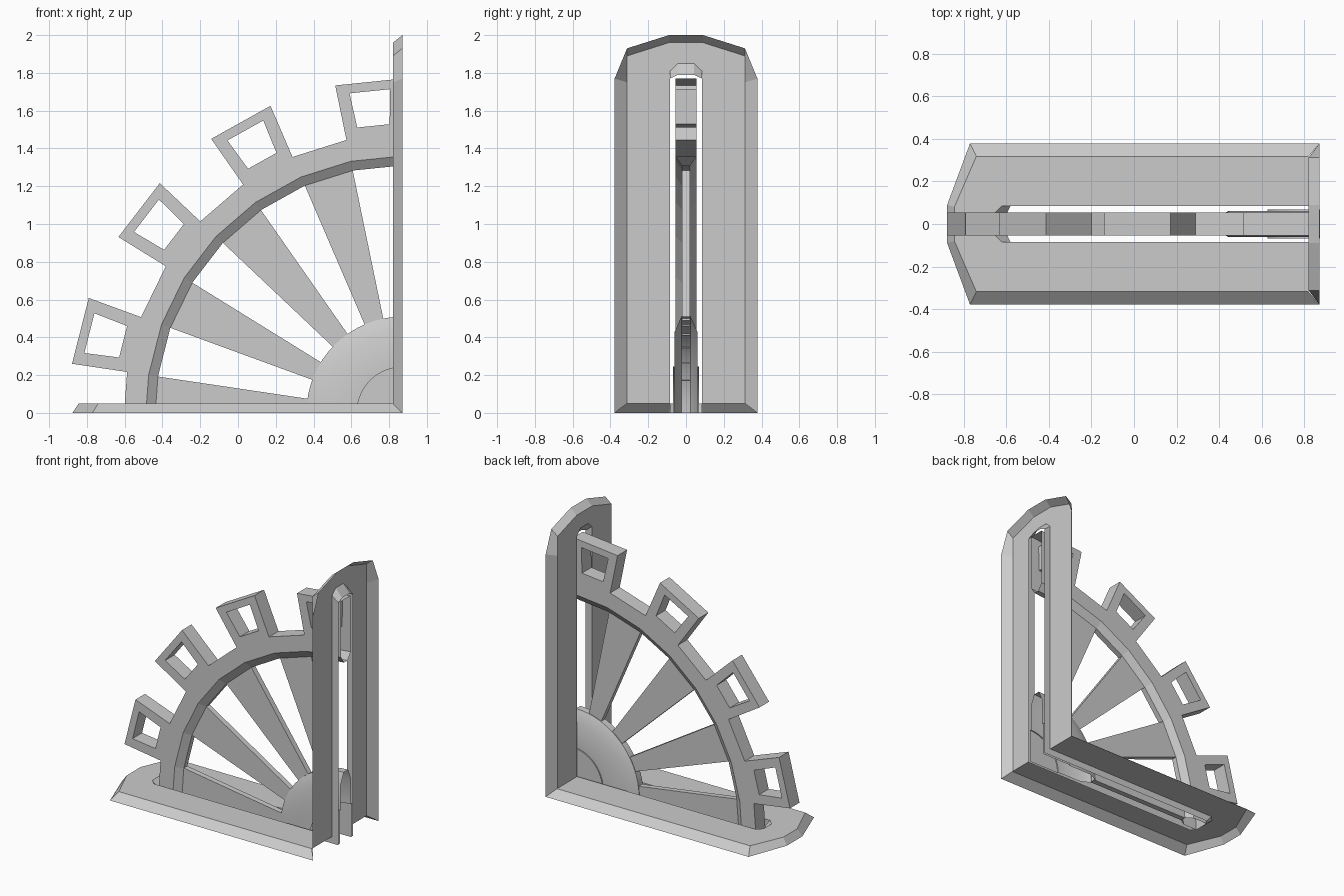
import bpy, bmesh
from math import radians, sin, cos

if "Cube" in bpy.data.objects:
    bpy.data.objects.remove(bpy.data.objects["Cube"])

CX = 0.872            # wheel axis x (axis lies on z = 0)
STEP = 11.65          # angular width of one wheel facet
D = 0.05              # bracket plate depth


def build(name, faces, smooth=False):
    """Make an object from a list of coordinate faces, welding shared corners."""
    bm = bmesh.new()
    for f in faces:
        bm.faces.new([bm.verts.new(p) for p in f])
    bmesh.ops.remove_doubles(bm, verts=bm.verts[:], dist=1e-4)
    bmesh.ops.recalc_face_normals(bm, faces=bm.faces[:])
    me = bpy.data.meshes.new(name)
    bm.to_mesh(me)
    bm.free()
    ob = bpy.data.objects.new(name, me)
    bpy.context.collection.objects.link(ob)
    if smooth:
        bpy.context.view_layer.objects.active = ob
        ob.select_set(True)
        bpy.ops.object.shade_smooth_by_angle(angle=radians(25))
        ob.select_set(False)
    return ob


def polar(r, a, y):
    return (CX + r * cos(radians(a)), y, r * sin(radians(a)))


def sweep(profile, angles):
    """Revolve an open (r, y) profile through the given angles."""
    return [[polar(*profile[i][:1], a, profile[i][1]),
             polar(*profile[i + 1][:1], a, profile[i + 1][1]),
             polar(*profile[i + 1][:1], b, profile[i + 1][1]),
             polar(*profile[i][:1], b, profile[i][1])]
            for a, b in zip(angles, angles[1:]) for i in range(len(profile) - 1)]


def walls(loop_a, loop_b):
    n = len(loop_a)
    return [[loop_a[i], loop_a[i + 1], loop_b[i + 1], loop_b[i]] for i in range(n - 1)]


def arm(name, place, outer, inner, slot_in, slot_out):
    """Open-backed plate with bevelled edge and long slot, from half outlines (s, y)."""
    faces = []
    for m in (1, -1):
        def pts(line, d):
            line = line + [(line[-1][0], 0)]
            return [place(s, m * y, d) for s, y in line]
        o, i = pts(outer, 0), pts(inner, D)
        si, so = pts(slot_in, D), pts(slot_out, 0)
        faces += walls(o, i) + walls(si, so)
        faces.append(i + si[::-1])
    return build(name, faces)


# Bracket: upright plate and base plate, mitred at the corner
arm("upright_plate", lambda s, y, d: (0.87 - d, y, s),
    [(0, .378), (1.77, .378), (1.93, .312), (2.0, .09)],
    [(D, .312), (1.75, .312), (1.89, .311), (1.96, .09)],
    [(D, .085), (1.81, .085), (1.85, .042)],
    [(0, .085), (1.77, .085), (1.79, .042)])
arm("base_plate", lambda s, y, d: (0.87 - s, y, d),
    [(0, .378), (1.64, .378), (1.747, .09)],
    [(D, .318), (1.61, .318), (1.713, .08)],
    [(D, .085), (1.49, .085), (1.53, .045)],
    [(0, .085), (1.45, .085), (1.47, .045)])

# Rim: faceted ring with bevelled inner edge
angles = [90 + STEP * i for i in range(8)] + [180]
T = 0.055
rim = sweep([(1.475, -T), (1.36, -T), (1.31, -.02), (1.31, .02), (1.36, T), (1.475, T)], angles)
for i in (1, 3, 5, 7):
    rim += sweep([(1.475, -T), (1.475, T)], angles[i:i + 2])
build("wheel_rim", rim)

# Rim paddles: square frames standing on every other facet
for k in range(4):
    a, b = angles[2 * k], angles[2 * k + 1]
    frame = [(1.475, a), (1.77, a), (1.77, b), (1.475, b)]
    hole = [(1.53, a + 2.6), (1.715, a + 2.2), (1.715, b - 2.2), (1.53, b - 2.6)]
    ring = lambda c, y: [polar(r, t, y) for r, t in c + c[:1]]
    faces = walls(ring(hole, -T), ring(hole, T))
    for y in (-T, T):
        faces += walls(ring(frame, y), ring(hole, y))
    outer = walls(ring(frame, -T), ring(frame, T))[:3]
    faces += outer[1:] if k == 0 else outer
    build(f"rim_paddle_{k + 1}", faces)

# Spokes: thin wedges between hub and rim
for k in range(4):
    a, b = angles[2 * k + 1], angles[2 * k + 2]
    faces = sweep([(.50, -.02), (1.31, -.02)], [a, b]) + sweep([(.50, .02), (1.31, .02)], [a, b])
    for t in (a, b):
        faces.append([polar(.50, t, -.02), polar(1.31, t, -.02), polar(1.31, t, .02), polar(.50, t, .02)])
    build(f"spoke_{k + 1}", faces)

# Hub: stepped boss with sloping shoulder
half = [(.005, .068), (.245, .068), (.245, .06), (.43, .06), (.51, .025)]
hub_profile = [(r, -y) for r, y in half] + half[::-1]
build("hub", sweep(hub_profile, [90 + 90 * i / 16 for i in range(17)]), smooth=True)
